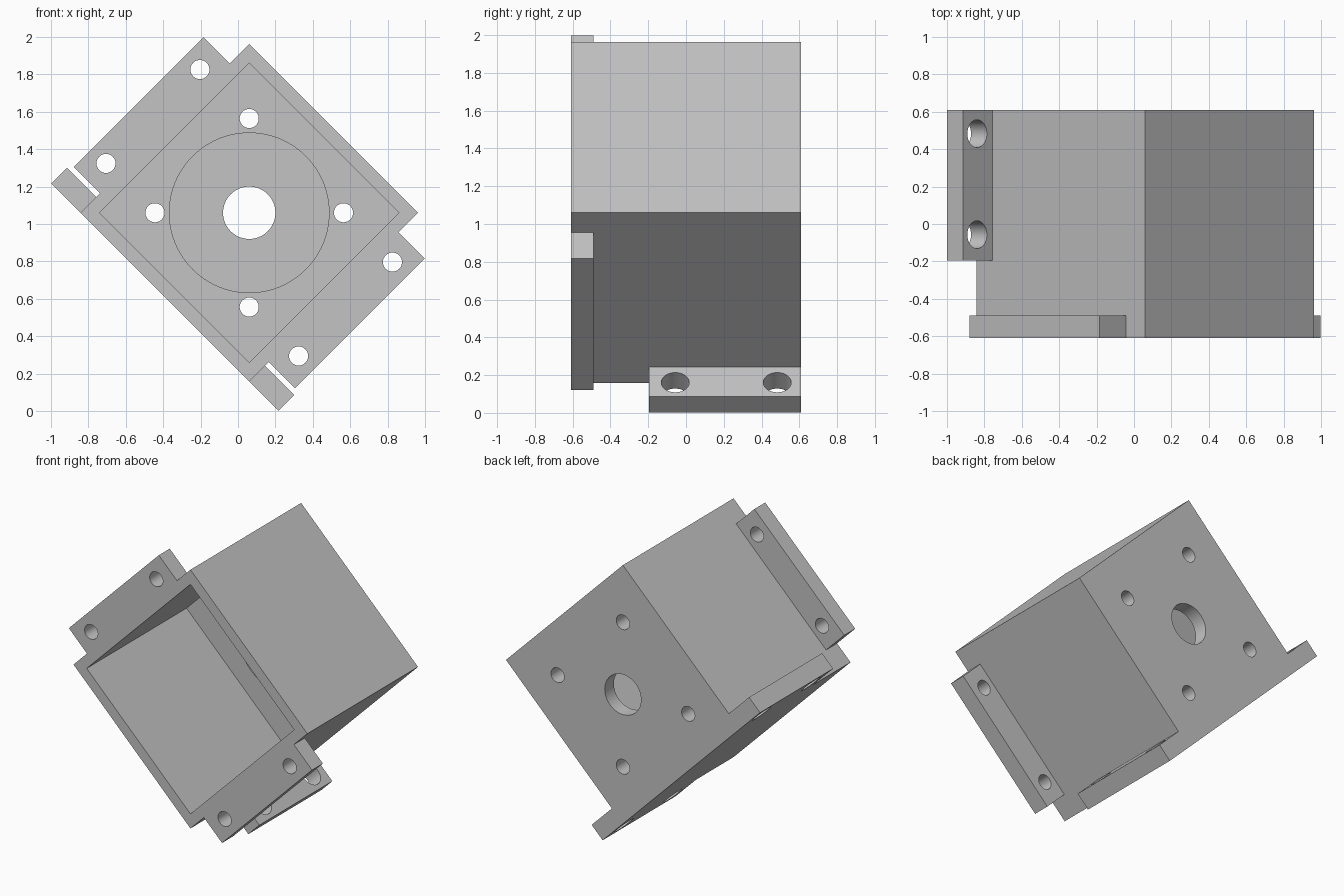
import bpy, bmesh, math
from mathutils import Matrix

old = bpy.data.objects.get("Cube")
if old:
    bpy.data.objects.remove(old, do_unlink=True)

# The housing is turned 45 degrees about the y axis
FRAME = Matrix.Translation((0.06, 0, 1.06)) @ Matrix.Rotation(math.radians(-45), 4, 'Y')
FRONT, BACK = -0.61, 0.61
HALF = 0.638          # outer half width of the box
INNER = 0.566         # inner half width
WALL = 0.12           # plate thickness

grey = bpy.data.materials.new("light grey")
grey.use_nodes = True
colour = (0.55, 0.55, 0.55, 1)
grey.diffuse_color = colour
grey.node_tree.nodes["Principled BSDF"].inputs["Base Color"].default_value = colour


def make(name, bm):
    mesh = bpy.data.meshes.new(name)
    bm.to_mesh(mesh)
    bm.free()
    mesh.materials.append(grey)
    ob = bpy.data.objects.new(name, mesh)
    ob.matrix_world = FRAME
    bpy.context.collection.objects.link(ob)
    return ob


def box(name, x, y, z):
    bm = bmesh.new()
    bmesh.ops.create_cube(bm, size=1)
    for v in bm.verts:
        v.co = [(a + b) / 2 + c * (b - a) for c, (a, b) in zip(v.co, (x, y, z))]
    return make(name, bm)


def cylinder(name, centre, radius, depth, axis, sides=48):
    bm = bmesh.new()
    bmesh.ops.create_cone(bm, cap_ends=True, segments=sides, radius1=radius,
                          radius2=radius, depth=depth)
    turn = Matrix.Rotation(math.pi / 2, 4, 'X') if axis == 'Y' else Matrix.Rotation(math.pi / 2, 4, 'Y')
    bm.transform(Matrix.Translation(centre) @ turn)
    return make(name, bm)


def combine(target, tool, operation):
    mod = target.modifiers.new(tool.name, 'BOOLEAN')
    mod.operation = operation
    mod.solver = 'EXACT'
    mod.object = tool
    tool.hide_render = True
    bpy.context.view_layer.objects.active = target
    bpy.ops.object.modifier_apply(modifier=mod.name)
    bpy.data.objects.remove(tool, do_unlink=True)


# Box body with a front flange and a lower mounting plate
housing = box("housing", (-HALF, HALF), (FRONT, BACK), (-HALF, HALF))
combine(housing, box("front_flange", (-0.491, 0.491), (FRONT, FRONT + WALL),
                     (-0.836, 0.836)), 'UNION')
combine(housing, box("mounting_plate", (-HALF, -HALF + WALL), (-0.195, BACK),
                     (-0.859, 0.859)), 'UNION')

# Open cavity with a back wall
floor = BACK - WALL
combine(housing, box("cavity", (-INNER, INNER), (FRONT - 0.1, floor), (-INNER, INNER)),
        'DIFFERENCE')

# Shallow round recess and shaft hole in the back wall
combine(housing, cylinder("recess", (0, floor, 0), 0.427, 0.04, 'Y', 96), 'DIFFERENCE')
combine(housing, cylinder("shaft_hole", (0, BACK, 0), 0.14, 0.5, 'Y', 64), 'DIFFERENCE')

# Screw holes, four in the back wall, four in the flange, four in the plate
reach = 0.504 / math.sqrt(2)
for a in (-1, 1):
    for b in (-1, 1):
        combine(housing, cylinder("back_hole", (a * reach, BACK, b * reach), 0.051, 0.5, 'Y'),
                'DIFFERENCE')
        combine(housing, cylinder("flange_hole", (a * 0.355, FRONT, b * 0.728), 0.051, 0.5, 'Y'),
                'DIFFERENCE')
        combine(housing, cylinder("plate_hole", (-HALF + WALL / 2, 0.213 + a * 0.27, b * 0.753),
                                  0.074, 0.3, 'X'), 'DIFFERENCE')

# Smooth the bores and keep the edges sharp
bpy.ops.object.select_all(action='DESELECT')
housing.select_set(True)
bpy.context.view_layer.objects.active = housing
bpy.ops.object.shade_smooth_by_angle(angle=math.radians(30))
